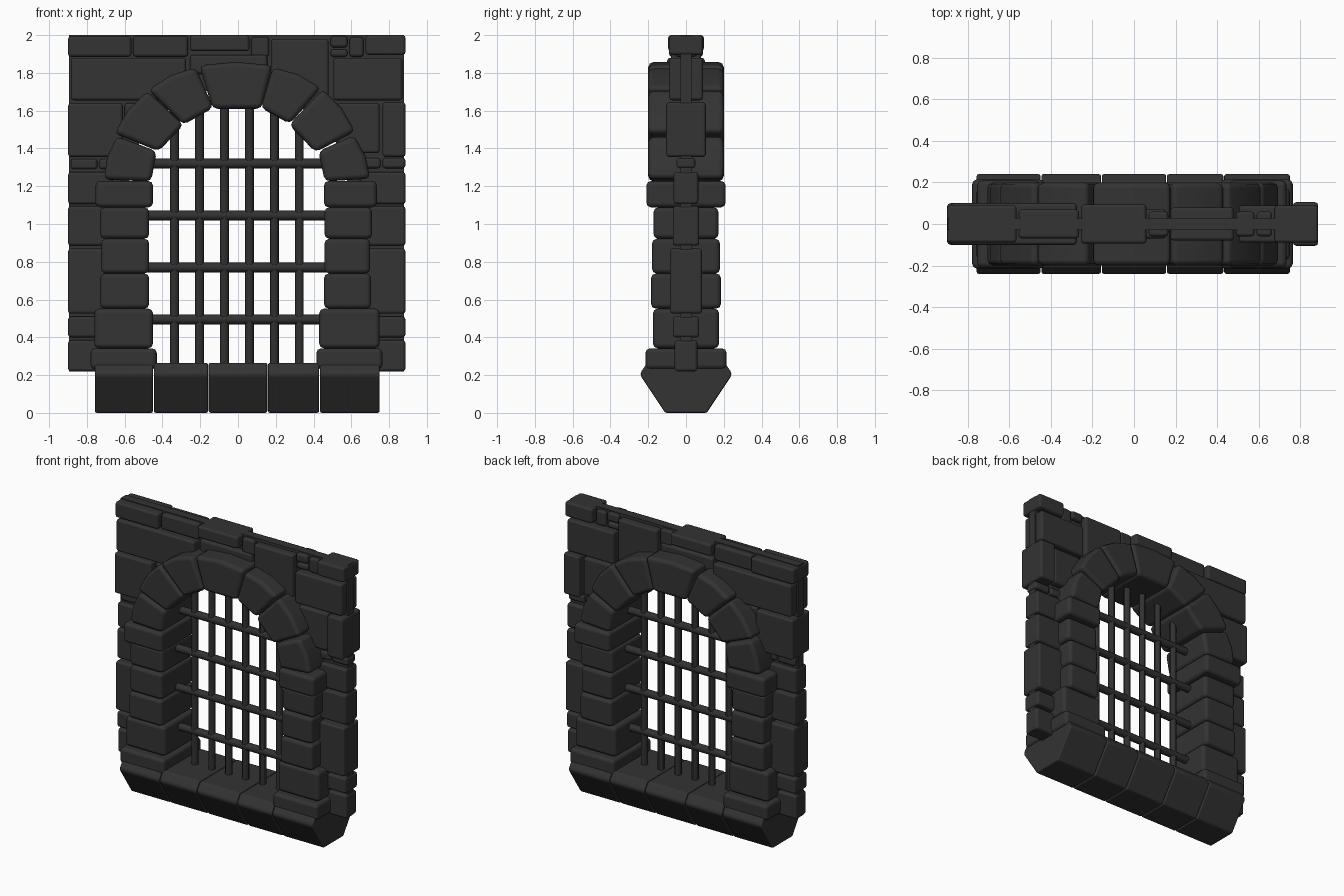
import bpy, bmesh, math
from mathutils import Vector

stone_mat = bpy.data.materials.new("charcoal stone")
stone_mat.diffuse_color = (0.033, 0.033, 0.033, 1)
iron_mat = bpy.data.materials.new("dark iron")
iron_mat.diffuse_color = (0.031, 0.031, 0.031, 1)


def prism(name, pts, lo, hi, axis="y", bevel=0.0, mat=stone_mat):
    """Extrude a closed 2D outline along y (points are x,z) or x (points are y,z)."""
    bm = bmesh.new()
    place = (lambda a, b, d: (a, d, b)) if axis == "y" else (lambda a, b, d: (d, a, b))
    ends = [[bm.verts.new(place(a, b, d)) for a, b in pts] for d in (lo, hi)]
    for ring in ends:
        bm.faces.new(ring)
    n = len(pts)
    for i in range(n):
        j = (i + 1) % n
        bm.faces.new((ends[0][i], ends[0][j], ends[1][j], ends[1][i]))
    bmesh.ops.recalc_face_normals(bm, faces=bm.faces)
    mesh = bpy.data.meshes.new(name)
    bm.to_mesh(mesh)
    bm.free()
    mesh.materials.append(mat)
    ob = bpy.data.objects.new(name, mesh)
    bpy.context.collection.objects.link(ob)
    if bevel:
        for p in mesh.polygons:
            p.use_smooth = True
        m = ob.modifiers.new("worn edges", "BEVEL")
        m.width, m.segments, m.limit_method = bevel, 2, "ANGLE"
        m.harden_normals = True
    return ob


def block(name, x0, x1, z0, z1, depth, bevel):
    return prism(name, [(x0, z0), (x1, z0), (x1, z1), (x0, z1)], -depth, depth, bevel=bevel)


def bar(name, start, end, radius):
    a, b = Vector(start), Vector(end)
    bpy.ops.mesh.primitive_cylinder_add(vertices=12, radius=radius, depth=(b - a).length,
                                        location=(a + b) / 2)
    ob = bpy.context.object
    ob.name = name
    ob.rotation_euler = (b - a).to_track_quat("Z", "Y").to_euler()
    ob.data.materials.append(iron_mat)
    bpy.ops.object.shade_smooth_by_angle()


# thin wall core with an arched opening
arch = [(0.58 * math.cos(t), 1.2 + 0.53 * math.sin(t))
        for t in [math.pi * i / 16 for i in range(17)]]
prism("wall_core", [(0.58, 0.22), *arch, (-0.58, 0.22), (-0.895, 0.22), (-0.895, 2),
                    (0.88, 2), (0.88, 0.22)], -0.03, 0.03)

# wall stones going through the core: bottom, top, half depth, x edges
rows = [
    (1.88, 2.0, 0.09, (-0.905, -0.56)), (1.88, 2.0, 0.07, (-0.56, -0.26)),
    (1.91, 2.005, 0.095, (-0.26, 0.065)), (1.88, 1.995, 0.06, (0.065, 0.17)),
    (1.60, 1.985, 0.08, (0.17, 0.485)),
    (1.93, 2.0, 0.06, (0.485, 0.585)), (1.88, 1.93, 0.055, (0.485, 0.585)),
    (1.88, 1.995, 0.06, (0.585, 0.67)), (1.89, 2.005, 0.09, (0.67, 0.892)),
    (1.79, 1.9, 0.07, (-0.26, 0.16)),
    (1.65, 1.885, 0.1, (-0.89, -0.27)), (1.65, 1.885, 0.09, (0.5, 0.875)),
    (1.35, 1.645, 0.1, (-0.905, -0.605)), (1.45, 1.645, 0.07, (-0.605, -0.4)),
    (1.37, 1.645, 0.08, (0.52, 0.755)), (1.35, 1.65, 0.105, (0.76, 0.892)),
    (1.285, 1.35, 0.05, (-0.89, -0.74, -0.64)), (1.29, 1.355, 0.05, (0.66, 0.76, 0.892)),
]
# the side columns beside the pillars
for z0, z1, d in ((1.1, 1.28, 0.065), (0.88, 1.1, 0.07), (0.52, 0.875, 0.085),
                  (0.395, 0.515, 0.07), (0.215, 0.39, 0.06)):
    rows += [(z0, z1, d, (-0.905, -0.66)), (z0, z1, d, (0.64, 0.892))]
for z0, z1, d, xs in rows:
    for x0, x1 in zip(xs, xs[1:]):
        block("wall_stone", x0 + 0.005, x1 - 0.005, z0 + 0.005, z1 - 0.005, d, 0.016)

# pillar stones: bottom, top, half depth, left x range, right x range
for name, z0, z1, d, left, right in (
        ("pillar_base", 0.23, 0.342, 0.215, (-0.78, -0.43), (0.415, 0.765)),
        ("pillar_stone", 0.342, 0.552, 0.175, (-0.76, -0.45), (0.43, 0.75)),
        ("pillar_stone", 0.552, 0.738, 0.185, (-0.73, -0.47), (0.455, 0.705)),
        ("pillar_stone", 0.738, 0.922, 0.18, (-0.725, -0.47), (0.458, 0.70)),
        ("pillar_stone", 0.922, 1.088, 0.172, (-0.73, -0.47), (0.458, 0.71)),
        ("pillar_capital", 1.088, 1.228, 0.21, (-0.755, -0.45), (0.455, 0.735))):
    for x0, x1 in (left, right):
        block(name, x0, x1, z0, z1, d, 0.025)

# seven arch stones: outer, inner, inner, outer corners
for quad in (
        ((-.71, 1.235), (-.46, 1.225), (-.43, 1.385), (-.64, 1.465)),
        ((-.655, 1.48), (-.42, 1.385), (-.287, 1.525), (-.48, 1.705)),
        ((-.475, 1.71), (-.29, 1.525), (-.13, 1.615), (-.225, 1.83)),
        ((-.205, 1.84), (-.135, 1.61), (.125, 1.61), (.183, 1.84)),
        ((.185, 1.83), (.12, 1.615), (.275, 1.53), (.44, 1.72)),
        ((.45, 1.715), (.27, 1.525), (.41, 1.38), (.62, 1.49)),
        ((.615, 1.47), (.425, 1.385), (.46, 1.225), (.70, 1.24))):
    mid = (Vector(quad[3]) + Vector(quad[0])) / 2
    mid += (mid - Vector((0, 1.15))).normalized() * 0.018
    prism("arch_stone", [*quad, tuple(mid)], -0.2, 0.2, bevel=0.028)

# sill blocks with a tapered underside
sill = [(-0.11, 0), (0.11, 0), (0.24, 0.195), (0.24, 0.215), (0.205, 0.265),
        (-0.205, 0.265), (-0.24, 0.215), (-0.24, 0.195)]
edges = (-0.76, -0.448, -0.157, 0.157, 0.432, 0.752)
for x0, x1 in zip(edges, edges[1:]):
    prism("sill_block", sill, x0 + 0.002, x1 - 0.002, axis="x", bevel=0.02)

# iron grille
for i in range(6):
    x = -0.336 + 0.1322 * i
    bar("upright_bar", (x, 0, 0.22), (x, 0, 1.66 - 1.0 * x * x), 0.023)
for i in range(4):
    z = 0.495 + 0.275 * i
    bar("cross_bar", (-0.5, 0, z), (0.5, 0, z), 0.026)
